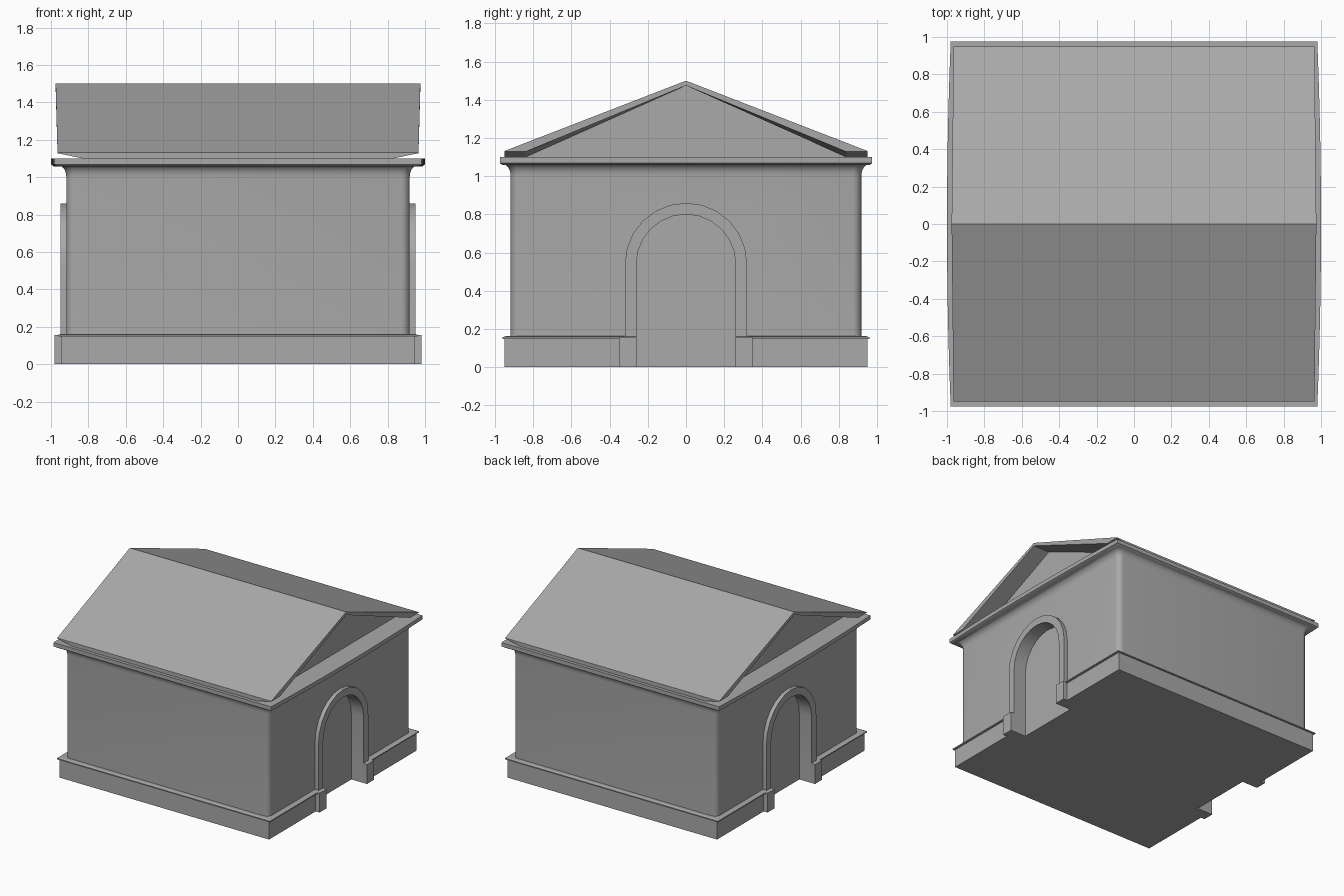
import bpy
import bmesh
from math import sin, cos, pi, radians

cube = bpy.data.objects.get("Cube")
if cube:
    bpy.data.objects.remove(cube, do_unlink=True)

stone = bpy.data.materials.new("grey stone")
stone.use_nodes = True
colour = (0.4, 0.4, 0.4, 1)
stone.diffuse_color = colour
stone.node_tree.nodes["Principled BSDF"].inputs["Base Color"].default_value = colour


def loft(name, rings):
    """Join equal closed rings of points and cap both ends."""
    bm = bmesh.new()
    loops = [[bm.verts.new(p) for p in ring] for ring in rings]
    n = len(loops[0])
    for a, b in zip(loops, loops[1:]):
        for i in range(n):
            j = (i + 1) % n
            bm.faces.new((a[i], a[j], b[j], b[i]))
    bm.faces.new(loops[0][::-1])
    bm.faces.new(loops[-1])
    bmesh.ops.recalc_face_normals(bm, faces=bm.faces[:])
    mesh = bpy.data.meshes.new(name)
    bm.to_mesh(mesh)
    bm.free()
    mesh.materials.append(stone)
    ob = bpy.data.objects.new(name, mesh)
    bpy.context.collection.objects.link(ob)
    return ob


def prism(name, profile, x0, x1):
    """Extrude a (y, z) profile along x."""
    return loft(name, [[(x, y, z) for y, z in profile] for x in (x0, x1)])


def rectangle(hx, hy, z, bow=0.0, steps=12):
    """Rectangle whose two x sides swell outward by bow."""
    ts = [-1 + 2 * i / steps for i in range(steps + 1)]
    side = [(hx + bow * (1 - t * t), hy * t) for t in ts]
    return [(x, y, z) for x, y in side] + [(-x, -y, z) for x, y in side]


def rounded(h, z, r=0.045, steps=6):
    """Square with rounded corners."""
    pts = []
    for q, (sx, sy) in enumerate(((1, 1), (-1, 1), (-1, -1), (1, -1))):
        for i in range(steps + 1):
            a = (q + i / steps) * pi / 2
            pts.append((sx * (h - r) + r * cos(a), sy * (h - r) + r * sin(a), z))
    return pts


def arch(r, bottom, spring=0.54, steps=12):
    curve = [(r * cos(pi * i / steps), spring + r * sin(pi * i / steps))
             for i in range(steps + 1)]
    return [(r, bottom)] + curve + [(-r, bottom)]


def smooth(ob):
    bpy.ops.object.select_all(action="DESELECT")
    ob.select_set(True)
    bpy.context.view_layer.objects.active = ob
    bpy.ops.object.shade_smooth_by_angle(angle=radians(35))


# Plinth with a thin projecting lip
plinth = loft("plinth", [rectangle(0.945, 0.95, 0), rectangle(0.945, 0.95, 0.148),
                         rectangle(0.96, 0.96, 0.148), rectangle(0.96, 0.96, 0.157),
                         rectangle(0.945, 0.945, 0.162)])

# Rounded walls that flare into a cove under the cornice
cove = [(0.918 + 0.04 * (1 - cos(i * pi / 12)), 1.0 + 0.062 * sin(i * pi / 12))
        for i in range(7)]
walls = loft("walls", [rounded(0.918, 0.1)] + [rounded(h, z) for h, z in cove])

# Arched recesses at both ends, with surround and foot blocks
for s, side in ((1, "left"), (-1, "right")):
    cutter = prism("doorway_cutter", arch(0.26, -0.1), s * 0.84, s * 1.2)
    cutter.hide_render = True
    for ob in (plinth, walls):
        mod = ob.modifiers.new("doorway", "BOOLEAN")
        mod.operation = "DIFFERENCE"
        mod.solver = "EXACT"
        mod.object = cutter
        bpy.context.view_layer.objects.active = ob
        bpy.ops.object.modifier_apply(modifier=mod.name)
    bpy.data.objects.remove(cutter, do_unlink=True)

    surround = arch(0.32, 0.15) + arch(0.26, 0.15)[::-1]
    smooth(prism(side + "_arch_surround", surround, s * 0.88, s * 0.95))
    for t, end in ((1, "back"), (-1, "front")):
        block = [(t * y, z) for y, z in ((0.26, 0), (0.35, 0), (0.35, 0.157), (0.26, 0.157))]
        prism(side + "_" + end + "_foot_block", block, s * 0.88, s * 0.98)

smooth(walls)

# Cornice slab with gently swelling ends
smooth(loft("cornice", [rectangle(0.965, 0.96, 1.058, 0.02),
                        rectangle(0.98, 0.975, 1.068, 0.02),
                        rectangle(0.98, 0.975, 1.1, 0.02)]))


# Roof shell: chevron section whose eaves rise toward the gable ends
def roof_ring(x, ridge_x, bottom):
    half = [(0.95, 1.132), (0.95, bottom), (0.84, bottom)]
    right = [(x, y, z) for y, z in half]
    left = [(x, -y, z) for y, z in half[::-1]]
    return [(ridge_x, 0, 1.5)] + right + [(ridge_x, 0, 1.475)] + left


loft("roof", [roof_ring(-0.965, -0.975, 1.128), roof_ring(-0.83, -0.83, 1.1),
              roof_ring(0.83, 0.83, 1.1), roof_ring(0.965, 0.975, 1.128)])

# Recessed gable walls
prism("pediment", [(-0.87, 1.095), (0.87, 1.095), (0, 1.485)], -0.83, 0.83)
